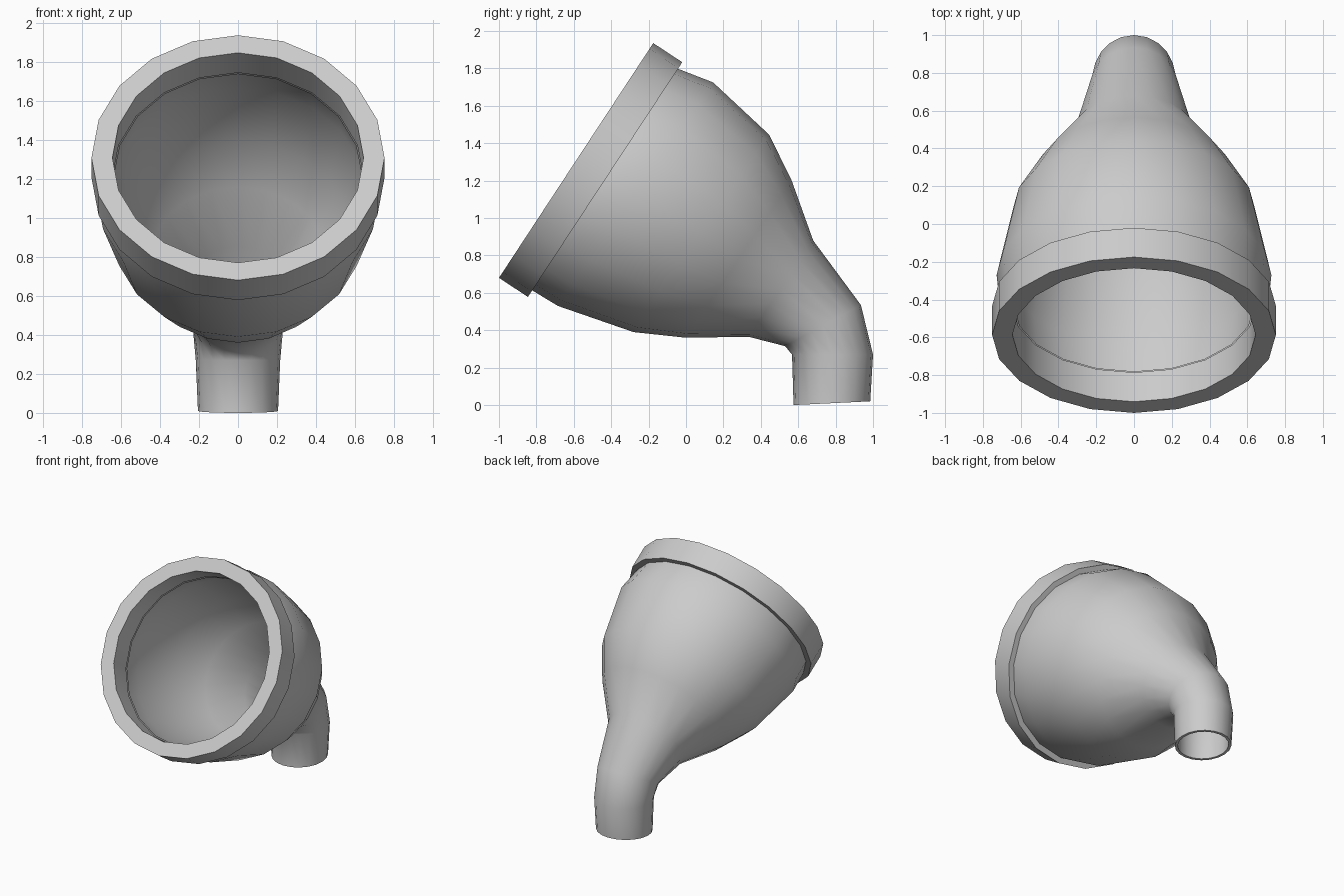
import bpy, bmesh, math
from mathutils import Vector

if "Cube" in bpy.data.objects:
    bpy.data.objects.remove(bpy.data.objects["Cube"])

SIDES = 20


def ring(bm, top, bottom, scale=1.0):
    """Circle whose highest and lowest points are given as (y, z)."""
    t, b = Vector((0, *top)), Vector((0, *bottom))
    mid, up = (t + b) / 2, (t - b) / 2 * scale
    side = Vector((up.length, 0, 0))
    angles = [2 * math.pi * i / SIDES for i in range(SIDES)]
    return [bm.verts.new(mid + side * math.cos(a) + up * math.sin(a)) for a in angles]


def loft(name, sections, closed, angle):
    bm = bmesh.new()
    rings = [ring(bm, *s) for s in sections]
    pairs = list(zip(rings, rings[1:]))
    if closed:
        pairs.append((rings[-1], rings[0]))
    for p, q in pairs:
        for i in range(SIDES):
            j = (i + 1) % SIDES
            bm.faces.new((p[i], q[i], q[j], p[j]))
    bmesh.ops.recalc_face_normals(bm, faces=bm.faces)
    mesh = bpy.data.meshes.new(name)
    bm.to_mesh(mesh)
    bm.free()
    obj = bpy.data.objects.new(name, mesh)
    bpy.context.collection.objects.link(obj)
    bpy.ops.object.select_all(action='DESELECT')
    obj.select_set(True)
    bpy.context.view_layer.objects.active = obj
    bpy.ops.object.shade_smooth_by_angle(angle=math.radians(angle))
    return obj


# Thick tilted collar around the mouth
front = ((-0.175, 1.935), (-1.0, 0.68))
back = ((-0.02, 1.833), (-0.845, 0.578))
bore = 0.857
loft("mouth_rim", [(*front, 1), (*back, 1), (*back, bore), (*front, bore)], True, 35)

# Bowl narrowing into the bent spout: outer skin down, inner skin back up
profile = [
    ((-0.043, 1.798), (-0.822, 0.613)),
    ((0.145, 1.725), (-0.685, 0.53)),
    ((0.445, 1.445), (-0.28, 0.39)),
    ((0.565, 1.2), (0.0, 0.36)),
    ((0.68, 0.88), (0.335, 0.365)),
    ((0.935, 0.535), (0.53, 0.315)),
    ((1.0, 0.27), (0.567, 0.27)),
    ((0.985, 0.02), (0.575, 0.0)),
]
outer = [(*p, 1.0) for p in profile]
inner = [(*p, 0.9) for p in reversed(profile)]
loft("bowl_and_spout", outer + inner, False, 65)
